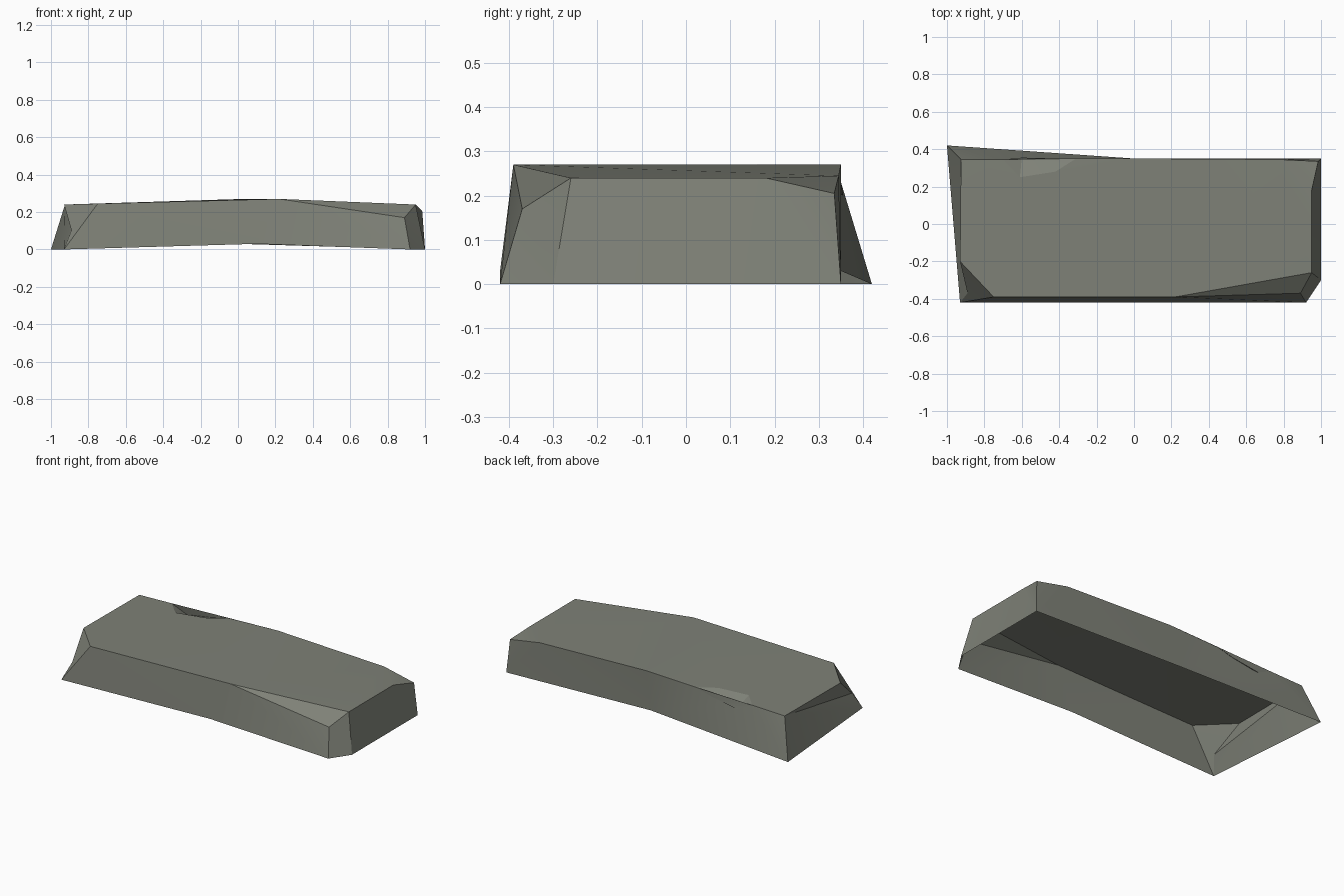
import bpy
import bmesh
import math

cube = bpy.data.objects.get("Cube")
if cube:
    bpy.data.objects.remove(cube, do_unlink=True)

# Single worn stone colour
stone = bpy.data.materials.new("grey_green_stone")
stone.use_nodes = True
colour = (0.21, 0.22, 0.185, 1)
stone.diffuse_color = colour
bsdf = next(n for n in stone.node_tree.nodes if n.type == 'BSDF_PRINCIPLED')
bsdf.inputs["Base Color"].default_value = colour
bsdf.inputs["Roughness"].default_value = 0.9

corners = {
    # Arched lower rim, open underneath
    "foot_front_right": (-.93, -.42, 0), "foot_front_mid": (.1, -.42, .03),
    "foot_front_left": (.92, -.42, 0), "foot_side_left": (1, -.3, 0),
    "foot_back_left": (1, .35, 0), "foot_back_mid": (0, .35, .03),
    "foot_back_right": (-1, .42, 0),
    # Front right chip
    "chip_a_low": (-.89, -.37, .1), "chip_a_front": (-.75, -.39, .245),
    "chip_a_side": (-.93, -.2, .24),
    # Long front left chip
    "crest_front": (.22, -.39, .27), "chip_b_low": (.89, -.37, .17),
    "chip_b_side": (.95, -.26, .24),
    # Small back left chip
    "chip_c_side": (.95, .18, .24), "chip_c_low": (.985, .335, .205),
    "chip_c_back": (.77, .345, .245),
    # Back crest and scooped notch
    "crest_back": (.03, .35, .27), "notch_start": (-.31, .35, .258),
    "notch_in_a": (-.42, .28, .256), "notch_in_b": (-.61, .25, .25),
    "notch_end": (-.7, .345, .247), "notch_low_b": (-.6, .355, .2),
    "notch_low_a": (-.42, .35, .23), "top_back_right": (-.925, .345, .24),
}

faces = [
    # Side walls
    "foot_front_right foot_front_mid crest_front chip_a_front chip_a_low",
    "foot_front_mid foot_front_left chip_b_low crest_front",
    "foot_front_left foot_side_left chip_b_side chip_b_low",
    "foot_side_left foot_back_left chip_c_low chip_c_side chip_b_side",
    "foot_back_left foot_back_mid crest_back chip_c_back chip_c_low",
    "foot_back_mid foot_back_right top_back_right notch_end notch_low_b "
    "notch_low_a notch_start crest_back",
    "foot_back_right foot_front_right chip_a_low chip_a_side top_back_right",
    # Broken corners and notch
    "chip_a_low chip_a_front chip_a_side",
    "crest_front chip_b_low chip_b_side",
    "chip_c_side chip_c_low chip_c_back",
    "notch_start notch_low_a notch_low_b notch_end notch_in_b notch_in_a",
    # Two sloping halves of the top
    "chip_a_front crest_front crest_back notch_start notch_in_a notch_in_b "
    "notch_end top_back_right chip_a_side",
    "crest_front chip_b_side chip_c_side chip_c_back crest_back",
]

# Stone slab
bm = bmesh.new()
verts = {name: bm.verts.new(co) for name, co in corners.items()}
for face in faces:
    bm.faces.new([verts[name] for name in face.split()])
bmesh.ops.triangulate(bm, faces=bm.faces[:], ngon_method='BEAUTY')
mesh = bpy.data.meshes.new("stone_slab")
bm.to_mesh(mesh)
bm.free()
mesh.materials.append(stone)
slab = bpy.data.objects.new("stone_slab", mesh)
bpy.context.collection.objects.link(slab)

# Soft shading over the arch, crisp broken edges
bpy.ops.object.select_all(action='DESELECT')
slab.select_set(True)
bpy.context.view_layer.objects.active = slab
bpy.ops.object.shade_smooth_by_angle(angle=math.radians(20))
